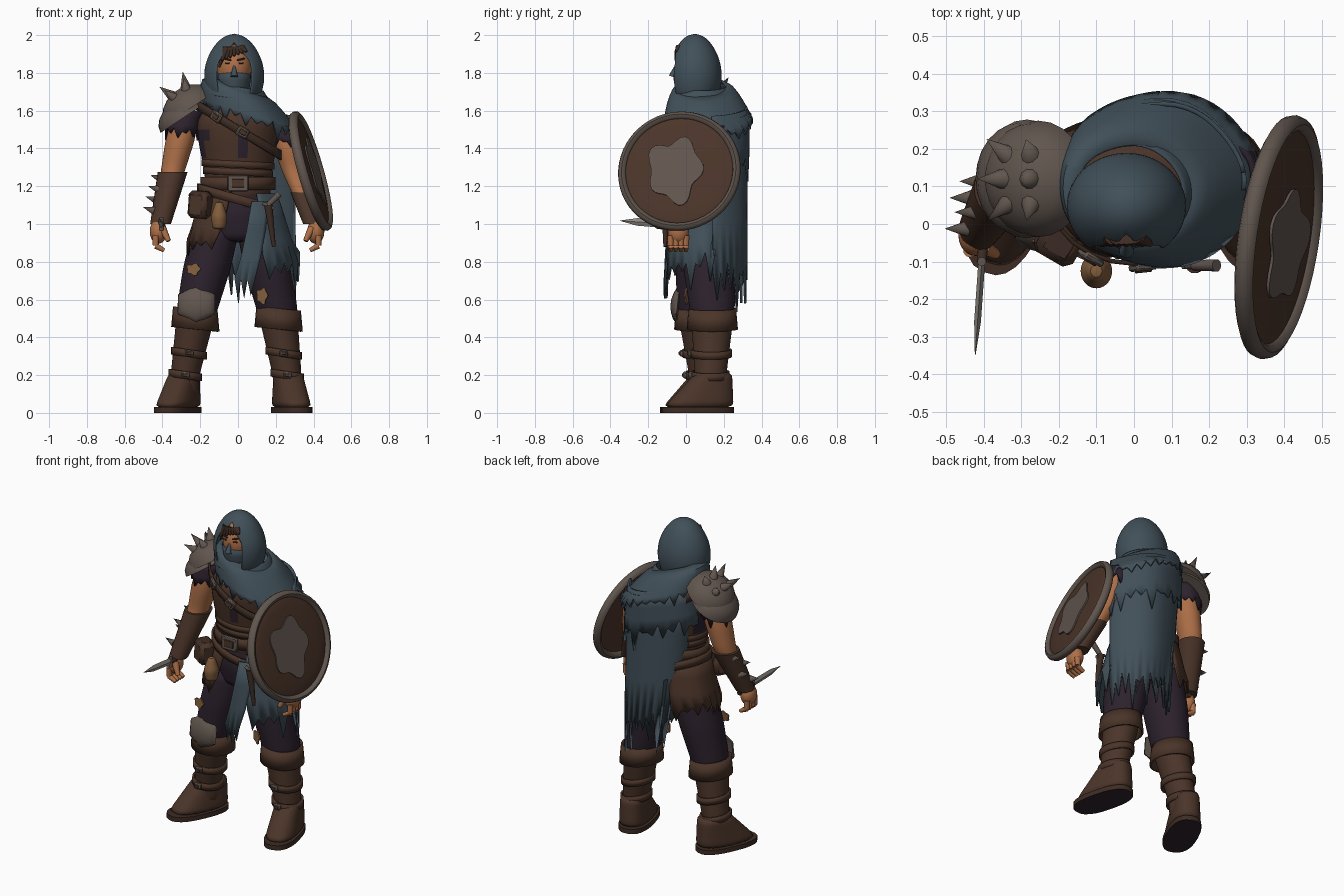
import bpy, bmesh, random
from math import sin, cos, pi, radians, copysign, sqrt
from mathutils import Vector

random.seed(4)
if "Cube" in bpy.data.objects:
    bpy.data.objects.remove(bpy.data.objects["Cube"])


def material(name, *rgb):
    mat = bpy.data.materials.new(name)
    mat.use_nodes = True
    mat.diffuse_color = (*rgb, 1)
    mat.node_tree.nodes["Principled BSDF"].inputs["Base Color"].default_value = (*rgb, 1)
    return mat


cloth = material("slate blue cloth", .053, .08, .1)
leather = material("brown leather", .07, .035, .022)
dark = material("dark leather", .047, .025, .017)
purple = material("dark purple cloth", .026, .016, .027)
skin = material("skin", .42, .16, .065)
metal = material("dull metal", .12, .092, .077)
steel = material("blade steel", .27, .25, .22)
tan = material("tan hide", .22, .11, .045)


def make(name, bm, mat):
    mesh = bpy.data.meshes.new(name)
    bmesh.ops.recalc_face_normals(bm, faces=bm.faces)
    bm.to_mesh(mesh)
    bm.free()
    mesh.materials.append(mat)
    obj = bpy.data.objects.new(name, mesh)
    bpy.context.scene.collection.objects.link(obj)
    return obj


def aim(obj, location, direction):
    """Place an object and turn its local z along a direction."""
    obj.location = location
    obj.rotation_euler = Vector(direction).to_track_quat('Z', 'Y').to_euler()
    return obj


def blend(*keys, steps=3):
    """Fill in evenly spaced rings between key rings."""
    rings = [keys[0]]
    for low, high in zip(keys, keys[1:]):
        for k in range(1, steps + 1):
            rings.append([a + (b - a) * k / steps for a, b in zip(low, high)])
    return rings


def loft(name, mat, rings, solid=True, soft=True, sides=24, slope=0, folds=0, hem=0, power=1):
    """Skin rings of (x, y, z, rx, ry, start, end); angles run from the front through +x."""
    bm = bmesh.new()
    rows = []
    for x, y, z, rx, ry, *span in rings:
        start, end = span or (180, 540)
        row = []
        for j in range(sides + 1):
            angle = radians(start + (end - start) * j / sides)
            across, ahead = [copysign(abs(v) ** power, v) for v in (sin(angle), cos(angle))]
            swell = 1 + folds * (sin(angle * 5) + sin(angle * 3 + 1) / 2)
            drop = slope * rx * across
            if hem and len(rows) == len(rings) - 1:
                drop += hem * random.random() * (1 if j % 2 else -.5)
            row.append(bm.verts.new((x + rx * swell * across, y - ry * swell * ahead, z - drop)))
        rows.append(row)
    for low, high in zip(rows, rows[1:]):
        for j in range(sides):
            bm.faces.new((low[j], low[j + 1], high[j + 1], high[j]))
    if solid:
        for row in (rows[0], rows[-1]):
            bm.faces.new(row[:-1])
    bmesh.ops.remove_doubles(bm, verts=bm.verts, dist=.0001)
    obj = make(name, bm, mat)
    if not solid:
        thickness = obj.modifiers.new("thickness", 'SOLIDIFY')
        thickness.thickness = .012
        thickness.offset = 0
    if soft:
        smooth = obj.modifiers.new("smooth", 'SUBSURF')
        smooth.levels = smooth.render_levels = 1
    return obj


def drape(name, mat, top, bottom, hem, sides=24, slope=0):
    return loft(name, mat, blend(top, bottom), solid=False, soft=False, sides=sides, slope=slope, folds=.02, hem=hem)


def limb(name, mat, joints, radii, **options):
    keys = [(*joint, r, r * 1.1) for joint, r in zip(joints, radii)]
    return loft(name, mat, blend(*keys), **options)


def band(name, mat, ring, height, slope=0, flare=0):
    """Wrap a flat strip round an ellipse."""
    x, y, z, rx, ry = ring
    lower = (x, y, z - height / 2, rx + flare, ry + flare)
    return loft(name, mat, [(x, y, z + height / 2, rx, ry), lower], solid=False, soft=False, slope=slope)


def dome(name, mat, location, direction, radius, height, sides=24, squash=1):
    rings = []
    for k in range(5):
        angle = k * pi / 9
        r = radius * cos(angle)
        rings.append((0, 0, height * sin(angle), r, r * squash))
    return aim(loft(name, mat, rings, soft=False, sides=sides), location, direction)


def patch(name, mat, location, direction, rx, ry):
    rings = [(0, 0, z, rx, ry) for z in (0, .008)]
    return aim(loft(name, mat, rings, soft=False, sides=40, folds=.13), location, direction)


def rod(name, mat, start, end, r_start, r_end=0, sides=10):
    start, reach = Vector(start), Vector(end) - Vector(start)
    bm = bmesh.new()
    bmesh.ops.create_cone(bm, cap_ends=True, segments=sides, radius1=r_start, radius2=r_end, depth=reach.length)
    bmesh.ops.translate(bm, verts=bm.verts, vec=(0, 0, reach.length / 2))
    return aim(make(name, bm, mat), start, reach)


def ball(name, mat, location, size):
    bm = bmesh.new()
    bmesh.ops.create_uvsphere(bm, u_segments=24, v_segments=16, radius=1)
    bmesh.ops.scale(bm, verts=bm.verts, vec=size)
    make(name, bm, mat).location = location


def box(name, mat, location, size, turn=(0, 0, 0), bevel=.006):
    bm = bmesh.new()
    bmesh.ops.create_cube(bm, size=1)
    bmesh.ops.scale(bm, verts=bm.verts, vec=size)
    obj = make(name, bm, mat)
    obj.location = location
    obj.rotation_euler = [radians(a) for a in turn]
    obj.modifiers.new("bevel", 'BEVEL').width = bevel


def buckle(name, ring, angle, size, slope=0):
    """Set a framed buckle on a band at an angle from the front."""
    x, y, z, rx, ry = ring
    across, ahead = sin(radians(angle)), cos(radians(angle))
    spot = (x + rx * across, y - ry * ahead - .01, z - slope * rx * across)
    turn = (0, slope * 50, angle)
    box(name, metal, spot, (size, .02, size * .8), turn)
    box(name + "_centre", leather, spot, (size * .6, .03, size * .4), turn, .002)


def around(z, r):
    """Ring round the torso axis."""
    return (0, .09, z, r, r * .85)


# Head, mask and hair
face = Vector((-.02, .04, 1.83))
ball("head", skin, face, (.092, .1, .12))
loft("face_mask", cloth, blend((-.02, .033, 1.82, .097, .112), (-.02, .04, 1.64, .07, .08)))
rod("mask_nose", cloth, face + Vector((0, -.092, .012)), face + Vector((0, -.112, -.05)), .005, .02)
for side in (-1, 1):
    box("eye", dark, face + Vector((side * .036, -.091, .022)), (.024, .008, .008), (0, 0, side * 18), .002)
    box("eyebrow", dark, face + Vector((side * .036, -.089, .042)), (.042, .012, .009), (0, -side * 14, side * 18), .003)
for k in range(-3, 4):
    rod("hair_lock", dark, face + Vector((k * .013, -.075, .1)), face + Vector((k * .022, -.096, .06 + k * .008)), .022, .006)
rod("side_lock", dark, face + Vector((-.05, -.07, .09)), face + Vector((-.08, -.07, 0)), .018, .005)

# Hood: a rounded profile whose front opening widens downwards
hood = []
for k in range(10):
    f = (k / 9) ** 1.5
    swell = sqrt(sin(pi * f * .75))
    gap = 36 * min(1, max(0, 4 * f - .6))
    hood.append((-.02, .047, 2.003 - f / 3, .155 * swell, .138 * swell, gap, 360 - gap))
loft("hood", cloth, hood, solid=False, sides=32)

# Torso with a cloth gap down the chest and at the side
profile = ((1.1, .175), (1.25, .175), (1.45, .215), (1.55, .22), (1.66, .14))
torso = loft("torso", leather, blend(*[around(z, r) for z, r in profile], steps=2))
torso.data.materials.append(purple)
for polygon in torso.data.polygons:
    c = polygon.center
    if 1.3 < c.z < 1.5 and (c.y < 0 and 0 < c.x < .05 or c.x < -.17):
        polygon.material_index = 1
for k in range(2):
    band("waist_wrap", leather, around(1.275 + k * .04, .18 + k * .007), .036, slope=.05)

# Cowl, neck fold and ragged cape
cowl = []
for k in range(7):
    f = k / 6
    cowl.append((.08 * f - .01, .09 + .03 * f, 1.73 - .18 * f, .14 + .12 * sqrt(f), .12 + .11 * sqrt(f)))
loft("cowl", cloth, cowl, solid=False, soft=False, sides=56, slope=.33, folds=.012, hem=.06)
loft("neck_fold", cloth, blend((-.02, .08, 1.73, .15, .13), (-.01, .09, 1.66, .18, .18)), solid=False, slope=.15, folds=.01)
drape("cape", cloth, (.05, .11, 1.62, .24, .21, 97, 262), (.1, .13, .76, .2, .19, 94, 240), .22, slope=.2)
drape("cape_overlay", cloth, (.05, .11, 1.6, .24, .22, 85, 262), (.06, .1, 1.36, .26, .23, 85, 255), .12, slope=.25)
for k in range(3):
    patch("cowl_scrap", purple, (.12 + k * .045, -.078 + k * .024, 1.57 - k * .02), (.45, -1, .5), .014, .02)

# Belts, chest strap and buckles
belt, hip_belt, strap = around(1.215, .192), around(1.13, .21), around(1.5, .23)
band("belt", leather, belt, .07)
band("hip_belt", leather, hip_belt, .05, slope=.28)
band("chest_strap", dark, strap, .05, slope=.6)
buckle("belt_buckle", belt, 0, .11)
buckle("upper_strap_buckle", strap, -30, .065, .6)
buckle("lower_strap_buckle", strap, 6, .065, .6)

# Pouches and sheathed blade on the hips
for name, mat, z, height in (("hip_pouch", leather, 1.1, .14), ("hip_pouch_flap", dark, 1.15, .05)):
    box(name, mat, (-.2, -.05, z), (.25 - z / 8, .1, height), (0, 5, -30), .02)
limb("purse", tan, [(-.1, -.125, z) for z in (1.12, 1.04, .97)], (.018, .046, .035), sides=12)
hilt = Vector((.16, -.11, 1.1))
rod("sheath", dark, hilt, hilt + Vector((.03, 0, -.22)), .022, .01)
rod("sheathed_handle", metal, hilt, hilt + Vector((.06, 0, .06)), .014, .017)
rod("sheathed_guard", metal, hilt + Vector((-.03, 0, .01)), hilt + Vector((.03, 0, -.02)), .01, .01)

# Trousers and hanging skirts
loft("hips", purple, blend(around(1.2, .165), around(1.05, .185), around(.9, .15)))
drape("right_tasset", leather, (0, .09, 1.18, .19, .17, 193, 350), (-.04, .09, .89, .23, .2, 193, 342), .1, 18)
drape("left_skirt", cloth, (.01, .09, 1.16, .19, .17, 28, 200), (.07, .09, .78, .25, .19, 14, 205), .15)
drape("front_tail", cloth, (.03, .09, 1.12, .2, .18, 12, 40), (.05, .09, .68, .25, .2, -16, 8), .09, 6)

# Legs: hip, knee and ankle joints, foot centre and foot turn
legs = {"right": ((-.11, .1, 1), (-.22, .07, .53), (-.28, .1, .2), (-.32, .05, 0), -24),
        "left": ((.11, .11, 1), (.21, .14, .53), (.26, .13, .2), (.285, .063, 0), 14)}
for side, (hip, knee, ankle, foot_centre, turn) in legs.items():
    hip, knee, ankle = Vector(hip), Vector(knee), Vector(ankle)
    heel = ankle - Vector((0, 0, .12))
    limb(side + "_thigh", purple, (hip, hip.lerp(knee, .5), knee, knee.lerp(ankle, .4)), (.125, .128, .108, .08))
    limb(side + "_boot_shaft", leather, (knee, knee.lerp(ankle, .6), ankle, heel), (.105, .088, .077, .07))
    band(side + "_boot_cuff", leather, (*knee.lerp(ankle, .1), .112, .12), .11, slope=.1, flare=.01)
    for place, r in ((.65, .09), (1, .083)):
        ring = (*knee.lerp(ankle, place), r, r * 1.15)
        band(side + "_boot_strap", leather, ring, .04, slope=.15)
        buckle(side + "_boot_buckle", ring, 0, .045)
    rings = []
    for k in range(6):
        f = k / 5
        rings.append((0, .09 * f, .02 + .04 * k, .094 - .022 * f, .194 - .1 * f))
    foot = loft(side + "_boot_foot", leather, rings, power=.8)
    sole = loft(side + "_boot_sole", dark, [(0, 0, z, .095, .195) for z in (0, .03)], soft=False, power=.8)
    sole.data.materials.append(purple)
    for polygon in sole.data.polygons:
        polygon.material_index = int(polygon.normal.z < -.5)
    for part in (foot, sole):
        part.location = foot_centre
        part.rotation_euler.z = radians(turn)
dome("knee_guard", metal, (-.22, -.03, .575), (-.15, -1, .12), .115, .05, sides=6, squash=.9)
patch("right_trouser_patch", tan, (-.235, -.05, .76), (-.2, -1, .1), .035, .03)
patch("left_trouser_patch", tan, (.13, .01, .62), (-.4, -1, 0), .03, .04)

# Arms: shoulder, elbow and wrist joints, with sleeve, bracer and hand
arms = {"right": (-1, (-.27, .12, 1.6), (-.345, .1, 1.28), (-.41, -.01, 1)),
        "left": (1, (.24, .13, 1.52), (.295, .11, 1.28), (.4, -.02, 1))}
for name, (side, shoulder, elbow, wrist) in arms.items():
    shoulder, elbow, wrist = Vector(shoulder), Vector(elbow), Vector(wrist)
    limb(name + "_arm", skin, (shoulder, shoulder.lerp(elbow, .5), elbow, wrist), (.07, .078, .064, .038))
    limb(name + "_sleeve", purple, (shoulder, shoulder.lerp(elbow, .35)), (.075, .086), solid=False, soft=False, hem=.05)
    cover = .02 if side < 0 else .4
    limb(name + "_bracer", leather, (elbow.lerp(wrist, cover), wrist), (.08 - cover / 20, .055), soft=False)
    palm = wrist + Vector((side * .012, -.02, -.04))
    ball(name + "_palm", skin, palm, (.045, .055, .065))
    for k in range(4):
        root = palm + Vector((side * .014, k * .027 - .041, -.02))
        knuckle = root + Vector((0, 0, -.055))
        rod(name + "_finger", skin, root, knuckle, .018, .016)
        rod(name + "_fingertip", skin, knuckle, knuckle + Vector((-side * .045, 0, -.025)), .016, .011)
    rod(name + "_thumb", skin, palm + Vector((-side * .02, -.03, .02)), palm + Vector((-side * .055, -.05, -.05)), .022, .013)
    if side < 0:
        for k in range(4):
            base = elbow.lerp(wrist, .15 + k * .2) + Vector((-.05, .03 * (-1) ** k, 0))
            rod("bracer_spike", metal, base, base + Vector((-.06, 0, .02)), .022)

# Held dagger, pointing forward
guard = Vector((-.405, -.1, 1))
rod("dagger_handle", dark, guard + Vector((.01, .13, -.02)), guard, .014, .014)
rod("dagger_guard", metal, guard - Vector((0, 0, .035)), guard + Vector((0, 0, .035)), .012, .012)
blade = [(0, 0, 0, .009, .022), (0, 0, .16, .009, .02), (0, 0, .25, .001, .001)]
aim(loft("dagger_blade", steel, blade, soft=False, sides=4), guard, (-.07, -1, .07))

# Spiked shoulder guard in two overlapping layers
pad, tilt = Vector((-.255, .12, 1.61)), Vector((-.55, 0, .83))
dome("lower_shoulder_guard", metal, pad + Vector((-.03, 0, -.045)), tilt, .158, .1, squash=.95)
dome("upper_shoulder_guard", metal, pad, tilt, .155, .12)
for along in (-.045, .05):
    for dy in (-.085, 0, .08):
        outward = (tilt * .12 + Vector((along * .83, dy, along * .55))).normalized()
        rod("shoulder_spike", metal, pad + outward * .11, pad + outward * .2, .03)

# Round shield with a rolled rim and worn patches
centre, facing = Vector((.385, -.035, 1.28)), Vector((.95, -.14, .27)).normalized()
dome("shield_board", leather, centre, facing, .305, .022, sides=48)
rim = []
for k in range(9):
    bead = .306 + .016 * cos(k * pi / 4)
    rim.append((0, 0, .02 * sin(k * pi / 4), bead, bead))
aim(loft("shield_rim", metal, rim, solid=False, soft=False, sides=48), centre, facing)
patch("shield_worn_patch", metal, centre + facing * .02 + Vector((0, -.02, 0)), facing, .14, .17)
rod("shield_grip", dark, (.37, -.09, 1.2), (.37, .06, 1.2), .02, .02)

# Soft shading with crisp edges
for obj in bpy.context.scene.objects:
    obj.select_set(obj.type == 'MESH')
bpy.context.view_layer.objects.active = torso
bpy.ops.object.shade_smooth_by_angle(angle=pi / 4)
